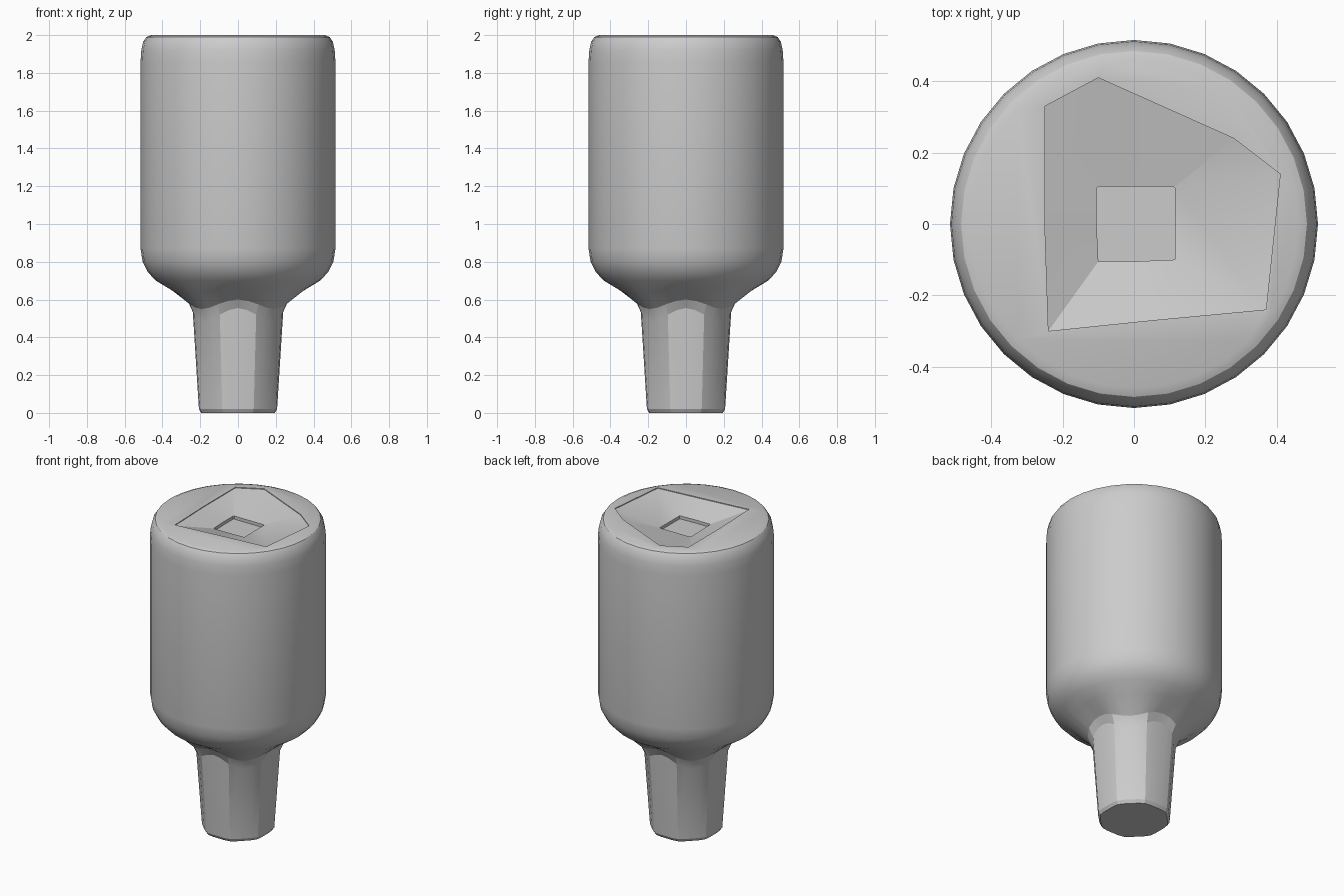
import bpy, bmesh, math

if "Cube" in bpy.data.objects:
    bpy.data.objects.remove(bpy.data.objects["Cube"])

SIDES = 32


def finish(bm, name):
    bmesh.ops.recalc_face_normals(bm, faces=bm.faces)
    mesh = bpy.data.meshes.new(name)
    bm.to_mesh(mesh)
    bm.free()
    ob = bpy.data.objects.new(name, mesh)
    bpy.context.collection.objects.link(ob)
    return ob


def loft(rings, name):
    """Skin a stack of equal-length point loops and cap both ends."""
    bm = bmesh.new()
    loops = [[bm.verts.new(p) for p in ring] for ring in rings]
    n = len(loops[0])
    for a, b in zip(loops, loops[1:]):
        for i in range(n):
            j = (i + 1) % n
            bm.faces.new((a[i], a[j], b[j], b[i]))
    bm.faces.new(loops[0])
    bm.faces.new(loops[-1])
    return finish(bm, name)


def bottle_ring(r, z, octagon=0.0, wave=0.0):
    """Round ring, optionally flattened to an octagon and waved in height."""
    pts = []
    for i in range(SIDES):
        t = 2 * math.pi * i / SIDES
        local = (t + math.pi / 8) % (math.pi / 4) - math.pi / 8
        k = 1 + octagon * (min(1 / math.cos(local), 1.05) - 1)
        pts.append((r * k * math.cos(t), r * k * math.sin(t),
                    z + wave * math.cos(4 * t)))
    return pts


# Bottle: radius, height, octagon amount, height wave
profile = [
    (0.195, 0.00, 1, 0), (0.207, 0.02, 1, 0),           # mouth
    (0.240, 0.52, 1, 0.035), (0.268, 0.575, 0.6, 0.025),  # neck joint
    (0.365, 0.65, 0, 0.008), (0.435, 0.70, 0, 0),       # shoulder
    (0.477, 0.745, 0, 0), (0.505, 0.80, 0, 0), (0.516, 0.87, 0, 0),
    (0.516, 1.86, 0, 0), (0.512, 1.92, 0, 0),           # body
    (0.502, 1.965, 0, 0), (0.485, 1.99, 0, 0), (0.460, 2.00, 0, 0),
]
bottle = loft([bottle_ring(*p) for p in profile], "bottle")

# Faceted hollow in the base, sloping to a small square floor
rim = [(-0.25, 0.33), (-0.10, 0.41), (0.28, 0.24), (0.41, 0.14),
       (0.37, -0.24), (0.05, -0.27), (-0.24, -0.30), (-0.25, 0.0)]
floor = [(-0.105, 0.10), (-0.10, 0.105), (0.11, 0.105), (0.115, 0.10),
         (0.115, -0.10), (0.0, -0.105), (-0.10, -0.105), (-0.105, 0.0)]
cutter = loft([[(x, y, z) for x, y in pts] for pts, z in
               ((floor, 1.92), (floor, 1.94), (rim, 1.995), (rim, 2.1))],
              "hollow_cutter")
cutter.hide_render = True
cutter.hide_set(True)

cut = bottle.modifiers.new("hollow", 'BOOLEAN')
cut.operation = 'DIFFERENCE'
cut.solver = 'EXACT'
cut.object = cutter

# Apply the cut, then smooth the round walls while keeping edges sharp
bpy.context.view_layer.objects.active = bottle
bottle.select_set(True)
bpy.ops.object.modifier_apply(modifier="hollow")
bpy.data.objects.remove(cutter, do_unlink=True)
bpy.ops.object.shade_smooth_by_angle(angle=math.radians(22))
